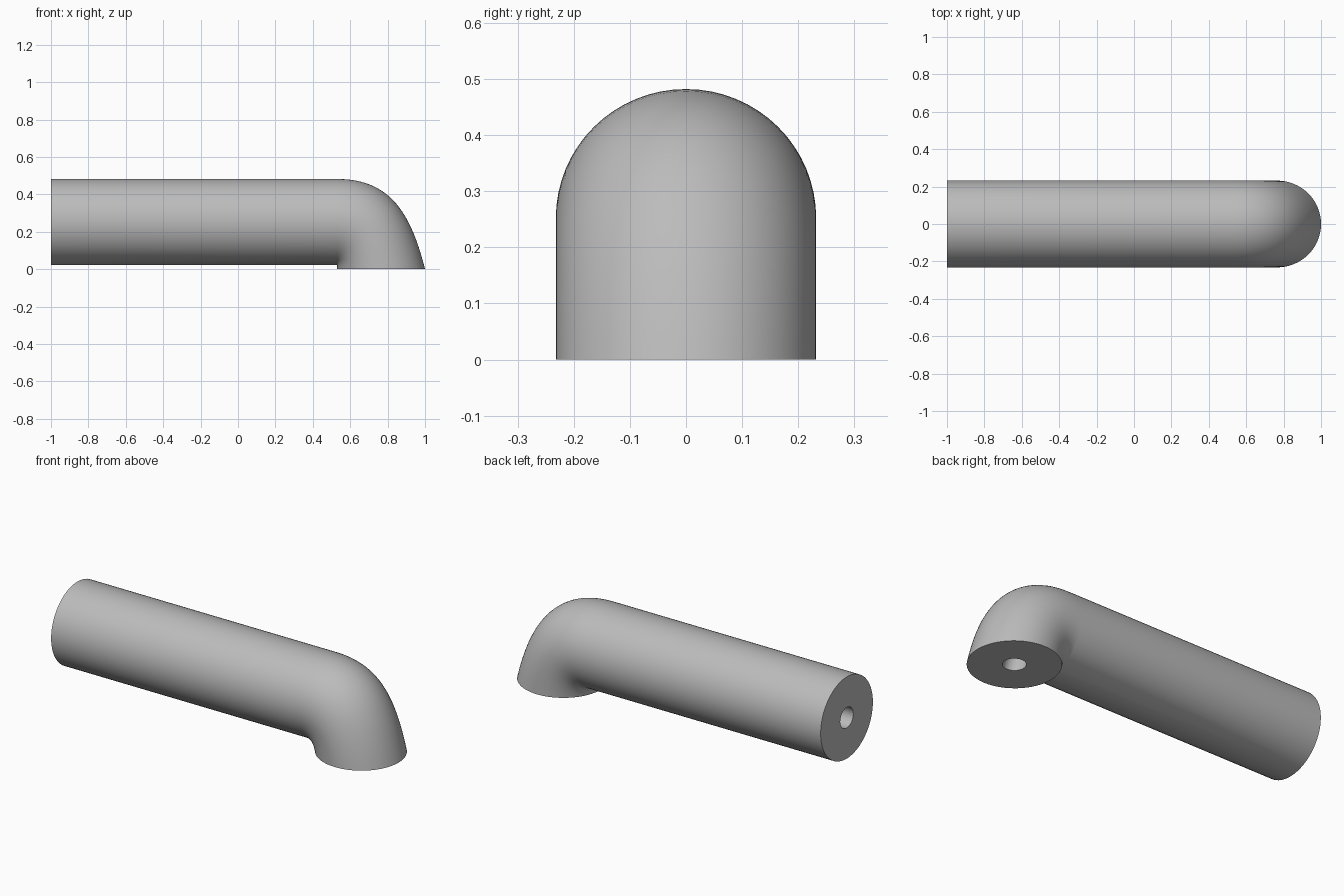
import bpy, bmesh, math
from mathutils import Vector
from mathutils.geometry import interpolate_bezier

cube = bpy.data.objects.get("Cube")
if cube:
    bpy.data.objects.remove(cube, do_unlink=True)

SIDES, STEPS = 64, 24
HALF_WIDTH, BORE = 0.232, 0.25   # tube half width, bore size relative to tube

grey = bpy.data.materials.new("plain grey")
grey.use_nodes = True
colour = (0.5, 0.5, 0.5, 1)
grey.diffuse_color = colour
grey.node_tree.nodes["Principled BSDF"].inputs["Base Color"].default_value = colour

# Outside of the bend, and the tight inside corner it turns around
outside = interpolate_bezier(Vector((0.53, 0, 0.482)), Vector((0.8, 0, 0.482)),
                             Vector((0.92, 0, 0.32)), Vector((1, 0, 0)), STEPS)
corner_top, corner_end = Vector((0.53, 0, 0.022)), Vector((0.53, 0, 0))
sections = [(Vector((-1, 0, 0.482)), Vector((-1, 0, 0.022)))]
sections += [(p, corner_top.lerp(corner_end, i / (STEPS - 1)))
             for i, p in enumerate(outside)]

bm = bmesh.new()


def ring(outer, inner, scale):
    """Cross-section spanning from the outer to the inner point."""
    centre, arm = (outer + inner) / 2, (outer - inner) / 2
    side = Vector((0, HALF_WIDTH, 0))
    angles = [2 * math.pi * k / SIDES for k in range(SIDES)]
    return [bm.verts.new(centre + scale * (arm * math.cos(a) + side * math.sin(a)))
            for a in angles]


def bridge(a, b):
    for k in range(SIDES):
        n = (k + 1) % SIDES
        bm.faces.new((a[k], a[n], b[n], b[k]))


# Outer wall and bore
walls = [[ring(o, i, s) for o, i in sections] for s in (1, BORE)]
for rings in walls:
    for a, b in zip(rings, rings[1:]):
        bridge(a, b)
# Flat annular ends
for end in (0, -1):
    bridge(walls[0][end], walls[1][end])
bmesh.ops.recalc_face_normals(bm, faces=bm.faces)

mesh = bpy.data.meshes.new("bent_tube")
bm.to_mesh(mesh)
bm.free()
mesh.materials.append(grey)
tube = bpy.data.objects.new("bent_tube", mesh)
bpy.context.collection.objects.link(tube)

bpy.ops.object.select_all(action="DESELECT")
tube.select_set(True)
bpy.context.view_layer.objects.active = tube
bpy.ops.object.shade_smooth_by_angle(angle=math.radians(50))
